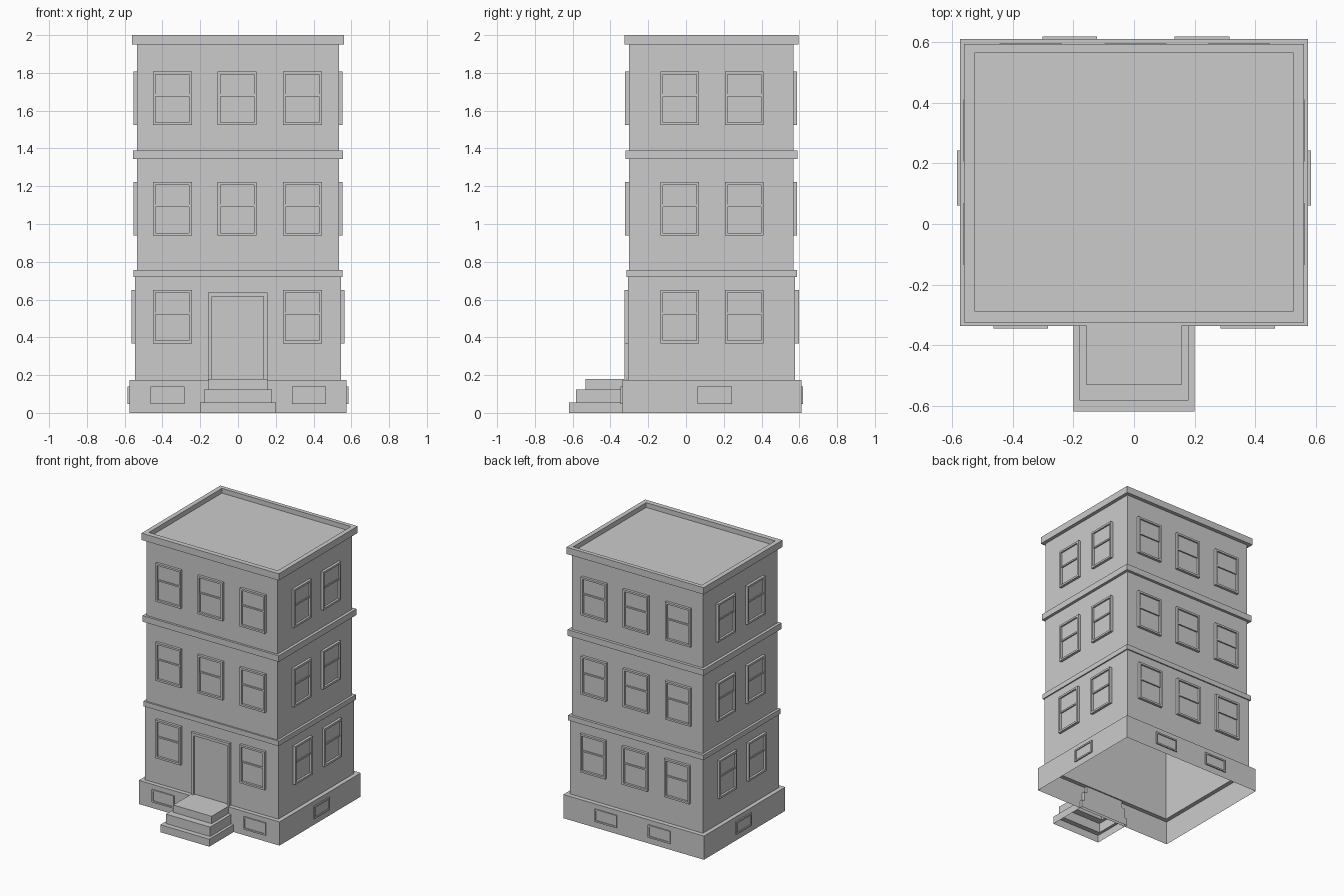
import bpy, bmesh
from math import pi
from mathutils import Matrix, Vector

if "Cube" in bpy.data.objects:
    bpy.data.objects.remove(bpy.data.objects["Cube"])


def loft(bm, rings):
    """Skin stacked rectangles (x0, x1, y0, y1, height) and cap the last one."""
    prev = None
    for x0, x1, y0, y1, h in rings:
        cur = [bm.verts.new((x, y, h)) for x, y in
               ((x0, y0), (x1, y0), (x1, y1), (x0, y1))]
        if prev:
            for k in range(4):
                n = (k + 1) % 4
                bm.faces.new((prev[k], prev[n], cur[n], cur[k]))
        prev = cur
    bm.faces.new(prev)


def make_mesh(name, *lofts):
    bm = bmesh.new()
    for rings in lofts:
        loft(bm, rings)
    me = bpy.data.meshes.new(name)
    bm.to_mesh(me)
    bm.free()
    return me


def place(name, me, matrix=None):
    ob = bpy.data.objects.new(name, me)
    bpy.context.collection.objects.link(ob)
    if matrix:
        ob.matrix_world = matrix
    return ob


def framed(w, h, border, out, pane):
    """Rectangular frame around a recessed panel, centred, facing +z."""
    a, b = w / 2, h / 2
    i, j = a - border, b - border
    return [(-a, a, -b, b, 0), (-a, a, -b, b, out),
            (-i, i, -j, j, out), (-i, i, -j, j, pane)]


# Building shell: plinth, three storeys, bands, cornice, sunken roof
PLINTH = (-.575, .575, -.337, .611)
GROUND = (-.544, .544, -.306, .578)
UPPER = (-.535, .535, -.303, .568)
BAND1 = (-.553, .553, -.315, .587)
BAND2 = (-.556, .556, -.319, .589)
CORNICE = (-.561, .561, -.325, .595)
ROOF = (-.527, .527, -.288, .565)
levels = [(PLINTH, 0, .175), (GROUND, .175, .72), (BAND1, .72, .757),
          (UPPER, .757, 1.345), (BAND2, 1.345, 1.39), (UPPER, 1.39, 1.95),
          (CORNICE, 1.95, 2.0)]
shell = [(*r, z) for r, z0, z1 in levels for z in (z0, z1)]
shell += [(*ROOF, 2.0), (*ROOF, 1.965)]
place("building_shell", make_mesh("building_shell", shell))

# Front steps, hollow underneath
steps = []
for x, y, z0, z1 in ((.2, -.62, 0, .055), (.18, -.583, .055, .125),
                     (.157, -.532, .125, .179)):
    steps += [(-x, x, y, -.315, z0), (-x, x, y, -.315, z1)]
place("front_steps", make_mesh("front_steps", steps))


def on_wall(face, rect, u, z):
    """Matrix putting a +z facing part on a wall; u is the x or y position."""
    x0, x1, y0, y1 = rect
    loc, turn = {"front": ((u, y0, z), 0), "right": ((x1, u, z), pi / 2),
                 "back": ((u, y1, z), pi), "left": ((x0, u, z), -pi / 2)}[face]
    return (Matrix.Translation(Vector(loc)) @ Matrix.Rotation(turn, 4, 'Z')
            @ Matrix.Rotation(pi / 2, 4, 'X'))


# Sash windows: frame, meeting rail and slightly proud upper sash
window = make_mesh(
    "sash_window", framed(.205, .283, .014, .019, .003),
    [(-.089, .089, .011, .128, .002), (-.089, .089, .011, .128, .007)],
    [(-.089, .089, .011, .022, .002), (-.089, .089, .011, .022, .013)])
columns = {"front": (-.347, -.005, .341), "back": (-.341, .005, .347),
           "right": (-.033, .309), "left": (-.033, .309)}
for floor, (rect, z) in enumerate(((GROUND, .51), (UPPER, 1.08), (UPPER, 1.665))):
    for face, us in columns.items():
        for n, u in enumerate(us):
            if face == "front" and floor == 0 and n == 1:
                continue  # the door goes here
            place(f"window_{face}_{floor + 1}_{n + 1}", window,
                  on_wall(face, rect, u, z))

# Basement windows
small = make_mesh("basement_window", framed(.181, .093, .011, .009, .002))
for face, us in {"front": (-.374, .376), "back": (-.212, .225),
                 "right": (.152,), "left": (.152,)}.items():
    for n, u in enumerate(us):
        place(f"basement_window_{face}_{n + 1}", small,
              on_wall(face, PLINTH, u, .093))

# Front door with frame
door = make_mesh("front_door", [
    (-.157, .157, -.23, .23, 0), (-.157, .157, -.23, .23, .019),
    (-.137, .137, -.228, .21, .019), (-.137, .137, -.228, .21, .003)])
place("front_door", door, on_wall("front", GROUND, -.001, .407))
